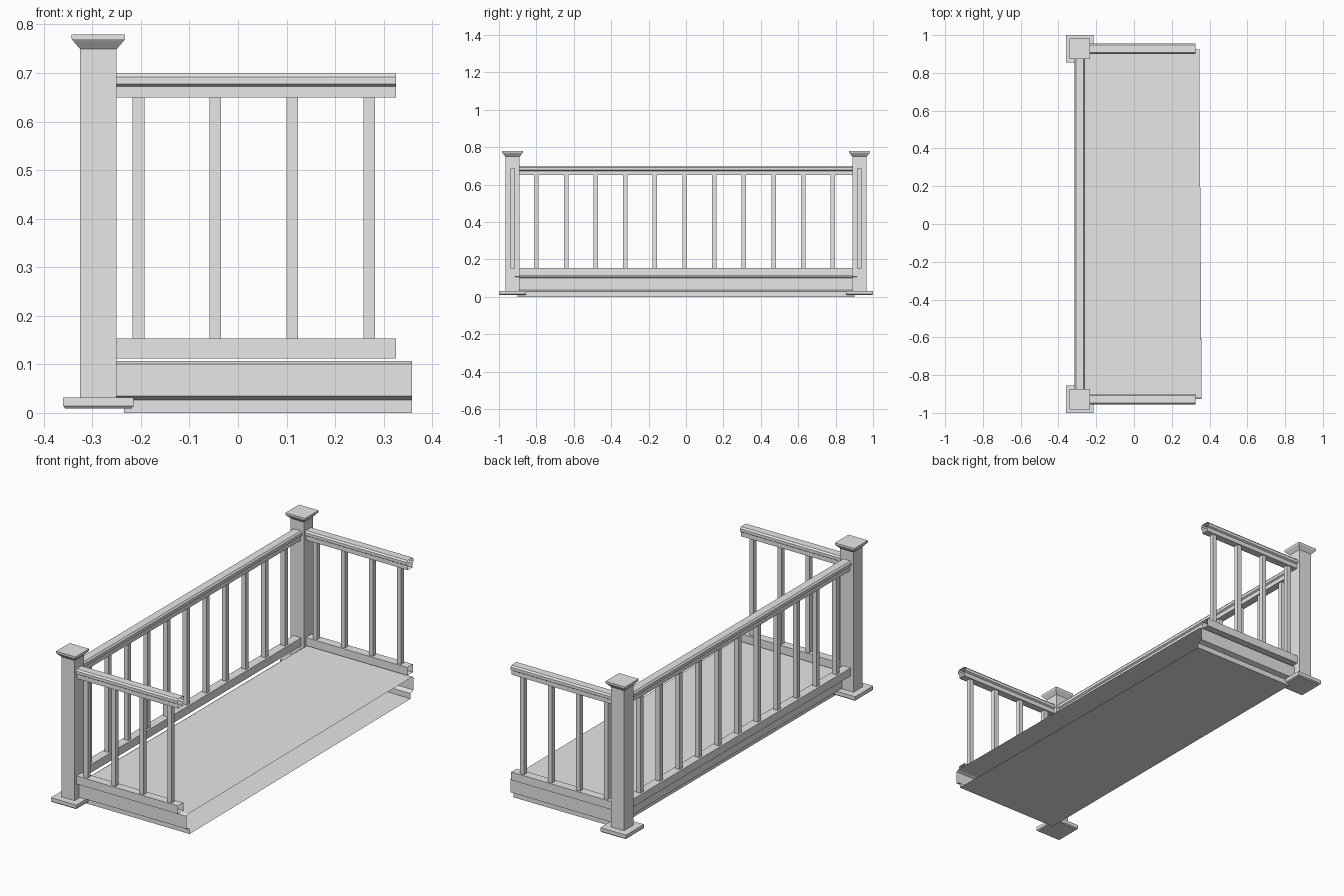
import bpy, bmesh

cube = bpy.data.objects.get("Cube")
if cube:
    bpy.data.objects.remove(cube, do_unlink=True)

grey = bpy.data.materials.new("light_grey")
grey.use_nodes = True
colour = (0.8, 0.8, 0.8, 1)
grey.diffuse_color = colour
grey.node_tree.nodes["Principled BSDF"].inputs["Base Color"].default_value = colour

POST_X, POST_Y = -0.2875, 0.9275


def finish(name, bm):
    bmesh.ops.recalc_face_normals(bm, faces=bm.faces)
    mesh = bpy.data.meshes.new(name)
    bm.to_mesh(mesh)
    bm.free()
    mesh.materials.append(grey)
    obj = bpy.data.objects.new(name, mesh)
    bpy.context.collection.objects.link(obj)
    return obj


def bridge(bm, rings, closed=True):
    """Join successive rings of vertices with quads."""
    for low, high in zip(rings, rings[1:]):
        count = len(low)
        for i in range(count if closed else count - 1):
            j = (i + 1) % count
            bm.faces.new((low[i], low[j], high[j], high[i]))


def stack(name, x, y, sections):
    """Solid of square sections given as (half width, height)."""
    bm = bmesh.new()
    rings = [[bm.verts.new((x + sx * h, y + sy * h, z))
              for sx, sy in ((-1, -1), (1, -1), (1, 1), (-1, 1))]
             for h, z in sections]
    bridge(bm, rings)
    bm.faces.new(rings[0][::-1])
    bm.faces.new(rings[-1])
    return finish(name, bm)


def rail(name, half_profile, centre, start, end, along_x):
    """Hollow open-ended rail from a half profile of (offset, height)."""
    profile = half_profile + [(-o, z) for o, z in reversed(half_profile)]
    bm = bmesh.new()
    rings = []
    for t in (start, end):
        rings.append([bm.verts.new((t, centre + o, z) if along_x else (centre + o, t, z))
                      for o, z in profile])
    bridge(bm, rings)
    # Orient the tube outwards
    obj = finish(name, bm)
    top = max(obj.data.polygons, key=lambda p: p.center.z)
    if top.normal.z < 0:
        obj.data.flip_normals()
    return obj


TOP_RAIL = [(0.019, 0.65), (0.019, 0.672), (0.027, 0.677), (0.027, 0.692), (0.020, 0.70)]
LOW_RAIL = [(0.022, 0.112), (0.022, 0.153)]

# Deck: shell with a stepped skirt, open along its +x side
bm = bmesh.new()
rings = []
for inset, z in ((0.025, 0), (0.025, 0.027), (0, 0.035), (0, 0.101), (0.012, 0.107)):
    back, y = -0.26 + inset, 0.927 - inset
    rings.append([bm.verts.new(p) for p in
                  ((0.358, -y, z), (back, -y, z), (back, y, z), (0.346, y, z))])
bridge(bm, rings, closed=False)
bm.faces.new(rings[0])
bm.faces.new(rings[-1])
deck = finish("deck", bm)
if max(deck.data.polygons, key=lambda p: p.center.z).normal.z < 0:
    deck.data.flip_normals()

# Posts and side railings, mirrored front to back
for side, s in (("front", -1), ("back", 1)):
    y = s * POST_Y
    stack(side + "_post", POST_X, y, [(0.0375, 0.02), (0.0375, 0.755)])
    stack(side + "_post_base", POST_X, y,
          [(0.068, 0.009), (0.0725, 0.014), (0.0725, 0.032)])
    stack(side + "_post_cap", POST_X, y,
          [(0.0375, 0.749), (0.053, 0.767), (0.055, 0.77), (0.055, 0.779)])
    rail(side + "_top_rail", TOP_RAIL, y, -0.25, 0.325, True)
    rail(side + "_lower_rail", LOW_RAIL, y, -0.25, 0.325, True)
    for i in range(4):
        stack(f"{side}_baluster_{i + 1}", -0.205 + 0.1585 * i, y,
              [(0.012, 0.15), (0.012, 0.685)])

# Long railing between the posts
rail("long_top_rail", TOP_RAIL, POST_X, -0.89, 0.89, False)
rail("long_lower_rail", LOW_RAIL, POST_X, -0.89, 0.89, False)
for i in range(11):
    stack(f"long_baluster_{i + 1}", POST_X, -0.8 + 0.1585 * i,
          [(0.012, 0.15), (0.012, 0.685)])
